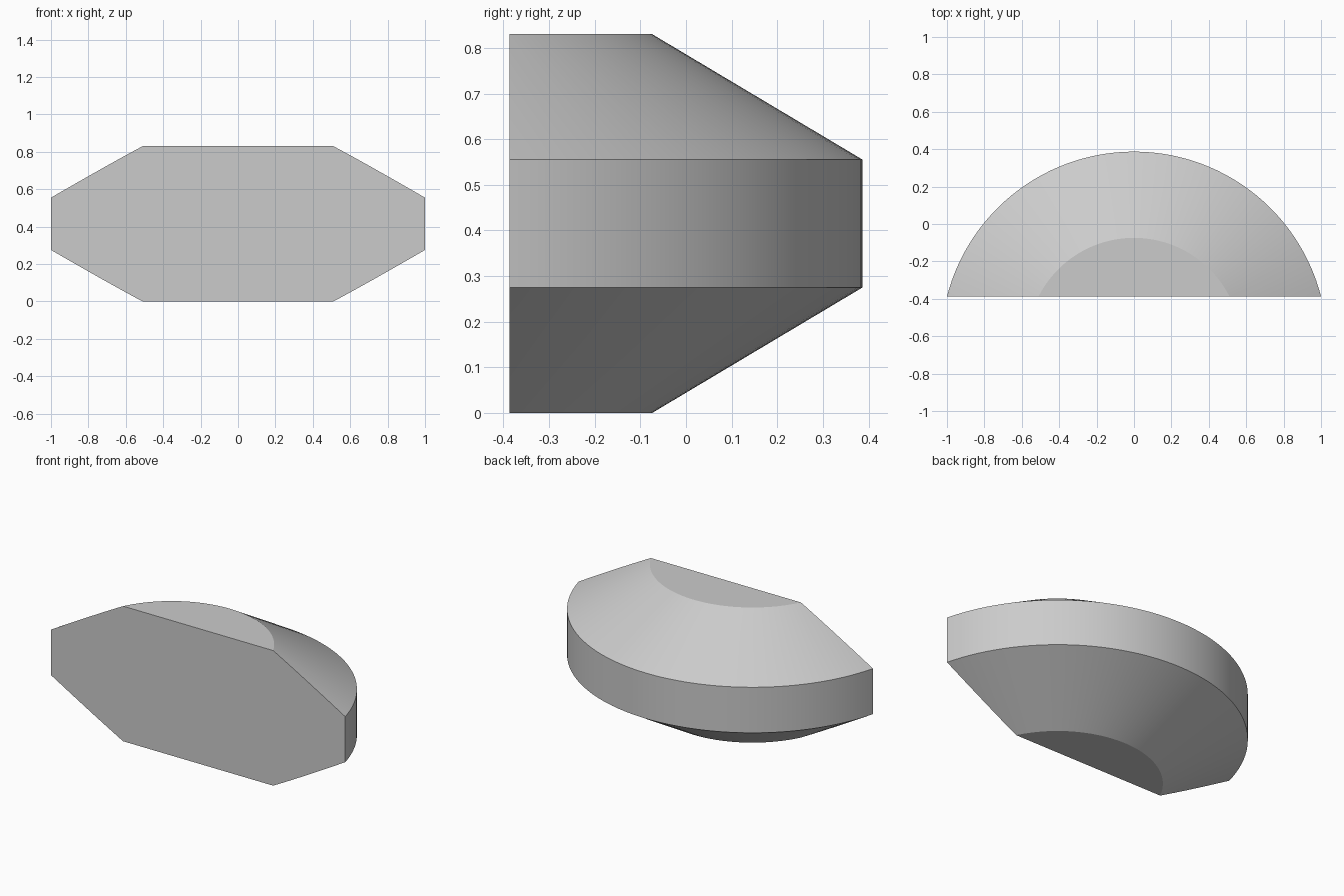
import bpy, bmesh, math
from mathutils import Vector

cube = bpy.data.objects.get("Cube")
if cube:
    bpy.data.objects.remove(cube, do_unlink=True)

# Plain grey material
grey = bpy.data.materials.new("plain_grey")
grey.use_nodes = True
colour = (0.6, 0.6, 0.6, 1)
grey.diffuse_color = colour
grey.node_tree.nodes["Principled BSDF"].inputs["Base Color"].default_value = colour

# Drum with bevelled rims: (radius, height) profile spun about an upright axis
AXIS_Y, CUT_Y, SEGMENTS = -0.646, -0.387, 128
PROFILE = [(0.572, 0), (1.033, 0.275), (1.033, 0.555), (0.572, 0.83)]
bm = bmesh.new()
rings = []
for radius, z in PROFILE:
    angles = [2 * math.pi * i / SEGMENTS for i in range(SEGMENTS)]
    rings.append([bm.verts.new((radius * math.cos(a), AXIS_Y + radius * math.sin(a), z))
                  for a in angles])
for low, high in zip(rings, rings[1:]):
    for i in range(SEGMENTS):
        j = (i + 1) % SEGMENTS
        bm.faces.new((low[i], low[j], high[j], high[i]))
bm.faces.new(rings[0][::-1])
bm.faces.new(rings[-1])

# Slice off the front and close it with one flat face
cut = bmesh.ops.bisect_plane(bm, geom=bm.verts[:] + bm.edges[:] + bm.faces[:],
                             plane_co=Vector((0, CUT_Y, 0)),
                             plane_no=Vector((0, -1, 0)), clear_outer=True)
rim = [e for e in cut["geom_cut"] if isinstance(e, bmesh.types.BMEdge)]
bmesh.ops.contextual_create(bm, geom=rim)
bmesh.ops.recalc_face_normals(bm, faces=bm.faces[:])

mesh = bpy.data.meshes.new("bevelled_drum_segment")
bm.to_mesh(mesh)
bm.free()
mesh.materials.append(grey)
body = bpy.data.objects.new("bevelled_drum_segment", mesh)
bpy.context.collection.objects.link(body)

# Smooth round sides, sharp rims
bpy.ops.object.select_all(action="DESELECT")
body.select_set(True)
bpy.context.view_layer.objects.active = body
bpy.ops.object.shade_smooth_by_angle(angle=math.radians(25))
